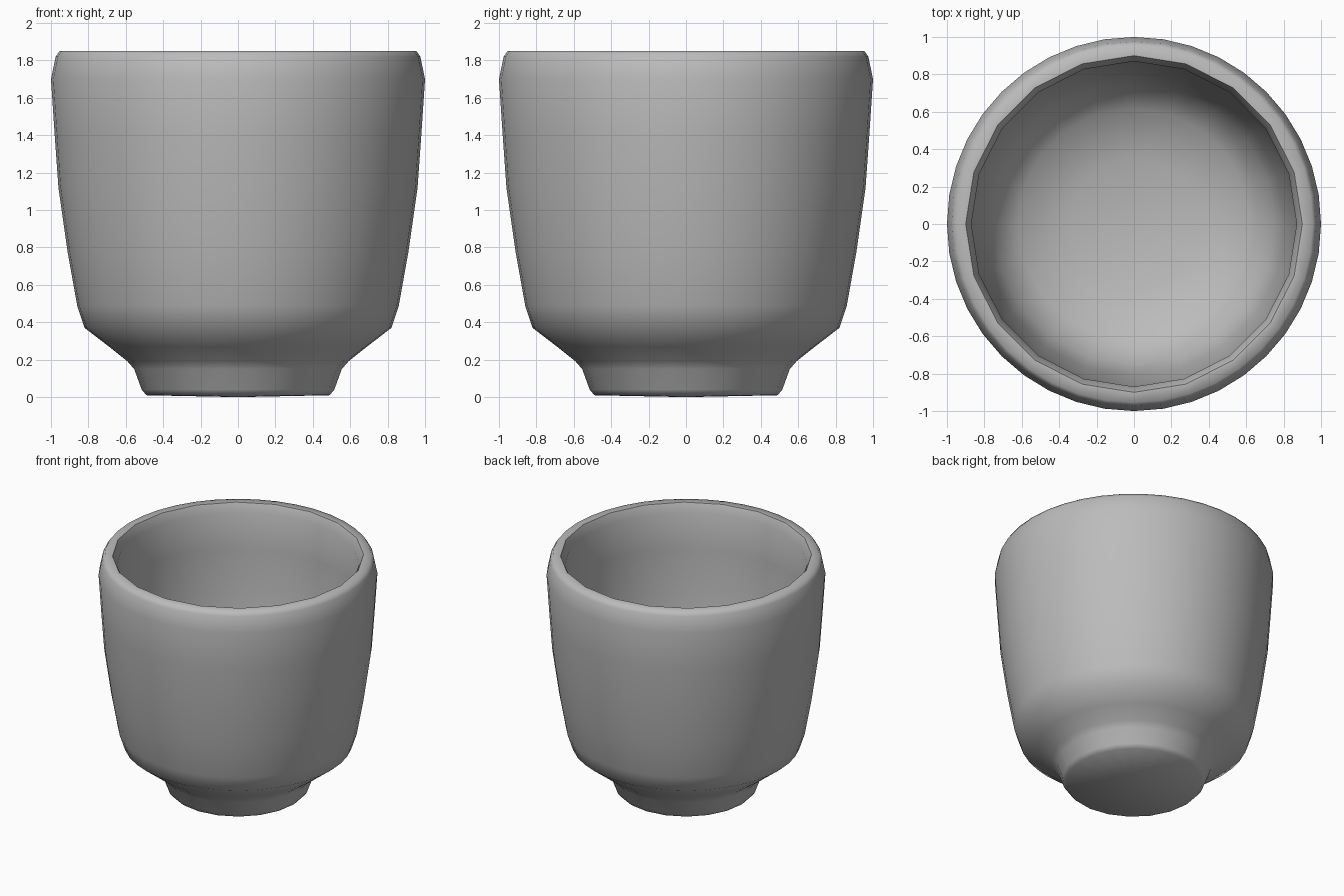
import bpy, bmesh, math

default = bpy.data.objects.get("Cube")
if default:
    bpy.data.objects.remove(default, do_unlink=True)

SIDES = 40
FACET = math.cos(math.pi / 20)

# Outer profile from foot to rim, as radius and height
outer = [(0.49, 0.01), (0.515, 0.04), (0.555, 0.15), (0.59, 0.19), (0.69, 0.27),
         (0.82, 0.37), (0.86, 0.49), (0.91, 0.77), (0.96, 1.12), (0.98, 1.4),
         (1.0, 1.7), (0.975, 1.82), (0.955, 1.85)]
# Inner profile from rim to floor
inner = [(0.90, 1.85), (0.87, 1.78), (0.87, 1.5), (0.855, 1.15), (0.81, 0.78),
         (0.75, 0.55), (0.62, 0.42), (0.35, 0.34)]


def ring(bm, radius, z, faceted):
    verts = []
    for i in range(SIDES):
        a = math.tau * i / SIDES
        r = radius * (FACET if faceted and i % 2 else 1)
        verts.append(bm.verts.new((r * math.cos(a), r * math.sin(a), z)))
    return verts


def cap(bm, verts, z):
    tip = bm.verts.new((0, 0, z))
    for i in range(SIDES):
        bm.faces.new((verts[i], verts[(i + 1) % SIDES], tip))


# Cup body: one closed surface of revolution
bm = bmesh.new()
rings = [ring(bm, r, z, z < 0.2) for r, z in outer]
rings += [ring(bm, r, z, True) for r, z in inner]
for low, high in zip(rings, rings[1:]):
    for i in range(SIDES):
        j = (i + 1) % SIDES
        bm.faces.new((low[i], low[j], high[j], high[i]))
cap(bm, rings[0], 0.0)
cap(bm, rings[-1], 0.32)
bmesh.ops.recalc_face_normals(bm, faces=bm.faces)
mesh = bpy.data.meshes.new("cup")
bm.to_mesh(mesh)
bm.free()
cup = bpy.data.objects.new("cup", mesh)
bpy.context.collection.objects.link(cup)

# Plain grey clay
clay = bpy.data.materials.new("grey_clay")
clay.use_nodes = True
colour = (0.5, 0.5, 0.5, 1)
clay.diffuse_color = colour
clay.node_tree.nodes["Principled BSDF"].inputs["Base Color"].default_value = colour
mesh.materials.append(clay)

bpy.context.view_layer.objects.active = cup
cup.select_set(True)
bpy.ops.object.shade_smooth_by_angle(angle=math.radians(60))
